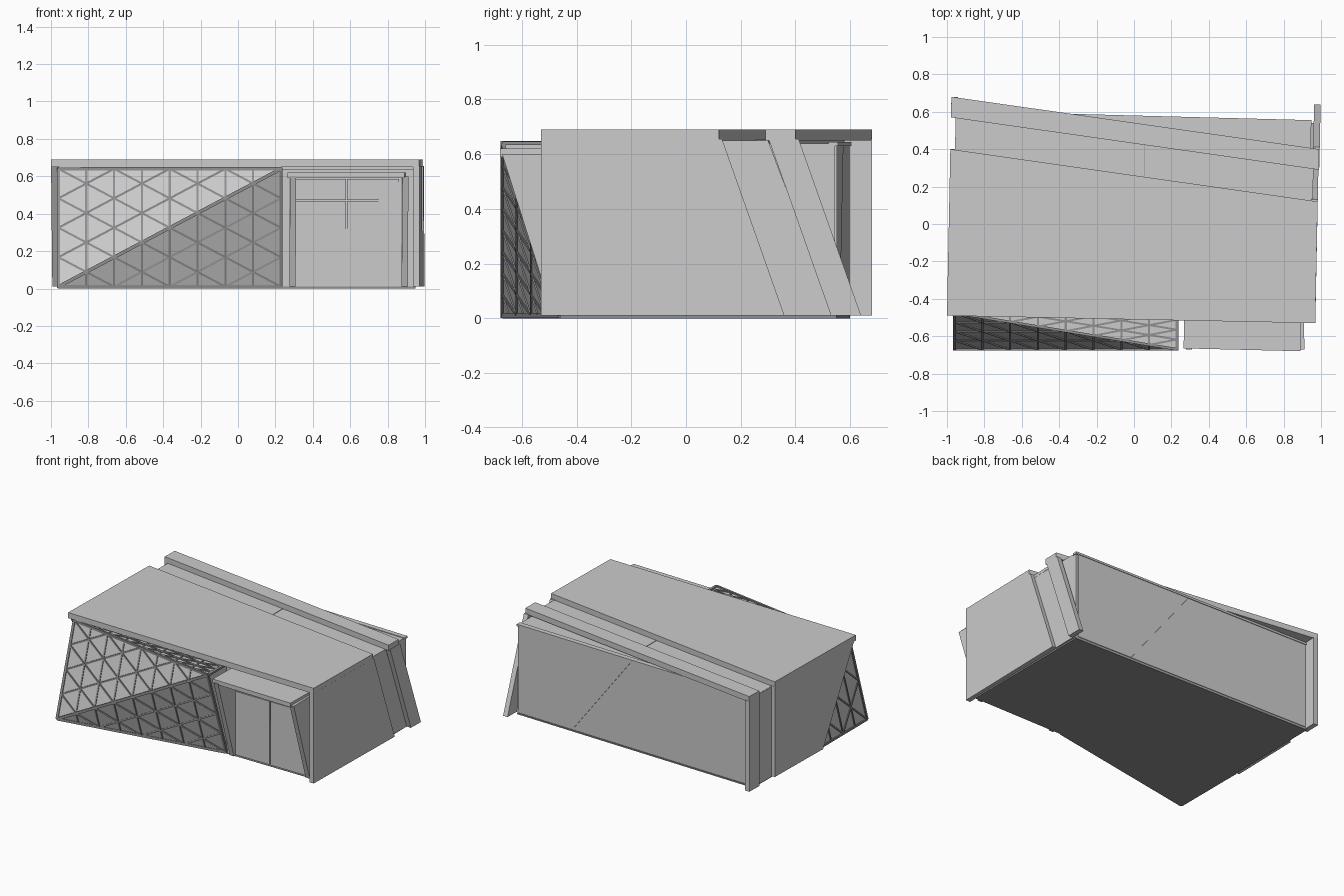
import bpy, bmesh
from mathutils import Vector, Matrix

cube = bpy.data.objects.get("Cube")
if cube:
    bpy.data.objects.remove(cube, do_unlink=True)


def material(name, value):
    m = bpy.data.materials.new(name)
    m.use_nodes = True
    colour = (value, value, value, 1)
    m.diffuse_color = colour
    bsdf = next(n for n in m.node_tree.nodes if n.type == "BSDF_PRINCIPLED")
    bsdf.inputs["Base Color"].default_value = colour
    return m


GREY = material("light grey", 0.6)
DARK = material("mullion grey", 0.28)


def finish(name, bm, mat):
    bmesh.ops.recalc_face_normals(bm, faces=bm.faces)
    mesh = bpy.data.meshes.new(name)
    bm.to_mesh(mesh)
    bm.free()
    mesh.materials.append(mat)
    ob = bpy.data.objects.new(name, mesh)
    bpy.context.collection.objects.link(ob)
    return ob


def loft(name, first, second, mat=GREY):
    """Solid between two matching loops of points."""
    bm = bmesh.new()
    a = [bm.verts.new(p) for p in first]
    b = [bm.verts.new(p) for p in second]
    n = len(a)
    bm.faces.new(a)
    bm.faces.new(b)
    for i in range(n):
        j = (i + 1) % n
        bm.faces.new((a[i], a[j], b[j], b[i]))
    return finish(name, bm, mat)


def slab(name, outline, z0, z1, mat=GREY):
    return loft(name, [(x, y, z0) for x, y in outline],
                [(x, y, z1) for x, y in outline], mat)


def upright(name, profile, x0, x1, mat=GREY, skew=0.02):
    """Side profile (y, z) given thickness along x, slightly turned in plan."""
    return loft(name, [(x0 + skew * y, y, z) for y, z in profile],
                [(x1 + skew * y, y, z) for y, z in profile], mat)


def add_bar(bm, p, q, width, depth):
    p, q = Vector(p), Vector(q)
    d = q - p
    side = Vector((0, 1, 0)).cross(d)
    if side.length < 1e-4:
        side = Vector((1, 0, 0))
    side.normalize()
    z = d.normalized()
    rot = Matrix((side, z.cross(side), z)).transposed().to_4x4()
    m = Matrix.Translation((p + q) / 2) @ rot @ Matrix.Diagonal((width, depth, d.length, 1))
    bmesh.ops.create_cube(bm, size=1, matrix=m)


def lattice(name, corner, far, near, rows):
    """Triangular glazing bars over the triangle corner-far-near."""
    corner, far, near = Vector(corner), Vector(far), Vector(near)
    cols = rows * 2
    bm = bmesh.new()

    def at(u, v):
        return corner + (far - corner) * (u / cols) + (near - corner) * ((rows - v) / rows)

    def line(u0, v0, u1, v1):
        add_bar(bm, at(u0, v0), at(u1, v1), 0.011, 0.01)

    for k in range(1, cols):
        line(k, k / 2, k, rows)
    for j in range(1, rows):
        line(0, j, 2 * (rows - j), rows)
    for c in range(1, cols):
        u = max(0, 2 * (c - rows))
        line(u, c - u / 2, c, c / 2)
    for p, q in ((corner, far), (far, near), (near, corner)):
        add_bar(bm, p, q, 0.018, 0.014)
    return finish(name, bm, DARK)


# Enclosed core and base plate
back = [(0.945, 0.545), (-0.95, 0.595)]
low = [(-0.95, -0.13), (0.23, -0.46), (0.945, -0.46)] + back
high = [(-0.95, -0.44), (0.23, -0.45), (0.945, -0.46)] + back
loft("core", [(x, y, 0.01) for x, y in low], [(x, y, 0.64) for x, y in high])
slab("base_plate", [(-0.96, -0.67), (0.23, -0.46), (0.95, -0.46),
                    (0.95, 0.55), (-0.95, 0.60), (-0.96, -0.13)], 0, 0.01, DARK)

# Main shell: roof and two end walls
slab("main_roof", [(-1, -0.49), (0.969, -0.53), (0.982, 0.12), (-0.982, 0.40)], 0.65, 0.69)
upright("left_end_wall", [(-0.53, 0.655), (0.132, 0.655), (0.36, 0.01), (-0.53, 0.01)], 0.945, 0.98)
upright("right_end_wall", [(-0.472, 0.655), (0.40, 0.655), (0.40, 0.01), (-0.13, 0.01)], -0.99, -0.955)

# Recessed joint strip
slab("joint_roof", [(-0.955, 0.39), (0.955, 0.11), (0.96, 0.30), (-0.95, 0.58)], 0.63, 0.651)
upright("joint_left_leg", [(0.12, 0.65), (0.30, 0.65), (0.54, 0.01), (0.35, 0.01)], 0.92, 0.952)
upright("joint_right_leg", [(0.39, 0.65), (0.58, 0.65), (0.58, 0.01), (0.39, 0.01)], -0.965, -0.94)
slab("joint_seam", [(0.056, 0.255), (0.06, 0.254), (0.06, 0.425), (0.056, 0.426)], 0.65, 0.653, DARK)

# Rear hoop: diagonal beam with a leaning leg and a straight leg
slab("rear_beam", [(-0.979, 0.57), (0.988, 0.29), (0.99, 0.40), (-0.976, 0.68)], 0.65, 0.69)
upright("rear_left_leg", [(0.302, 0.655), (0.412, 0.655), (0.64, 0.01), (0.53, 0.01)], 0.95, 0.985)
upright("rear_right_leg", [(0.57, 0.655), (0.68, 0.655), (0.68, 0.01), (0.57, 0.01)], -0.99, -0.955)


# Back wall cladding split by a slanted seam
def back_plate(name, corners, thick):
    def wall(x, z, out):
        return (x, 0.57 - 0.0264 * x + out, z)
    loft(name, [wall(x, z, -0.01) for x, z in corners],
         [wall(x, z, thick) for x, z in corners])


back_plate("back_panel_left", [(0.03, 0.63), (0.93, 0.63), (0.93, 0.02), (0.50, 0.02)], 0.006)
back_plate("back_panel_right", [(-0.94, 0.63), (0.026, 0.63), (0.496, 0.02), (-0.94, 0.02)], 0.005)
slab("back_top_trim", [(-0.95, 0.57), (0.95, 0.52), (0.95, 0.555), (-0.95, 0.605)], 0.63, 0.645)

# Faceted glazed bay
A, B, C = (-0.96, -0.67, 0.01), (0.23, -0.46, 0.01), (0.23, -0.67, 0.64)
D, E, F = (-0.96, -0.475, 0.64), (0.23, -0.46, 0.64), (-0.96, -0.13, 0.01)
bm = bmesh.new()
a, b, c, d, e, f = [bm.verts.new(p) for p in (A, B, C, D, E, F)]
for face in ((a, c, d), (a, b, c), (a, d, f), (d, c, e), (b, e, c), (a, f, b), (d, e, b), (d, b, f)):
    bm.faces.new(face)
finish("glazed_bay", bm, GREY)
lattice("upper_bars", D, C, A, 4)
lattice("lower_bars", B, A, C, 4)
lattice("side_bars", A, F, D, 2)
lattice("top_bars", E, D, C, 4)

# Entrance portal with tapering jambs
jamb = [(-0.672, 0.60), (-0.45, 0.60), (-0.45, 0.01), (-0.485, 0.01)]
for name, x in (("portal_right_jamb", 0.265), ("portal_left_jamb", 0.865)):
    upright(name, jamb, x, x + 0.033, skew=-0.02)
slab("portal_canopy", [(0.265, -0.665), (0.89, -0.68), (0.895, -0.45), (0.27, -0.45)], 0.59, 0.62)


# Door leaves and the bars between them
def box(name, x0, x1, y0, y1, z0, z1, mat=GREY):
    slab(name, [(x0, y0), (x1, y0), (x1, y1), (x0, y1)], z0, z1, mat)


for name, x0, x1 in (("door_right_leaf", 0.305, 0.577), ("door_left_leaf", 0.583, 0.86)):
    box(name, x0, x1, -0.468, -0.455, 0.015, 0.468)
    box(name + "_transom", x0, x1, -0.468, -0.455, 0.472, 0.585)
